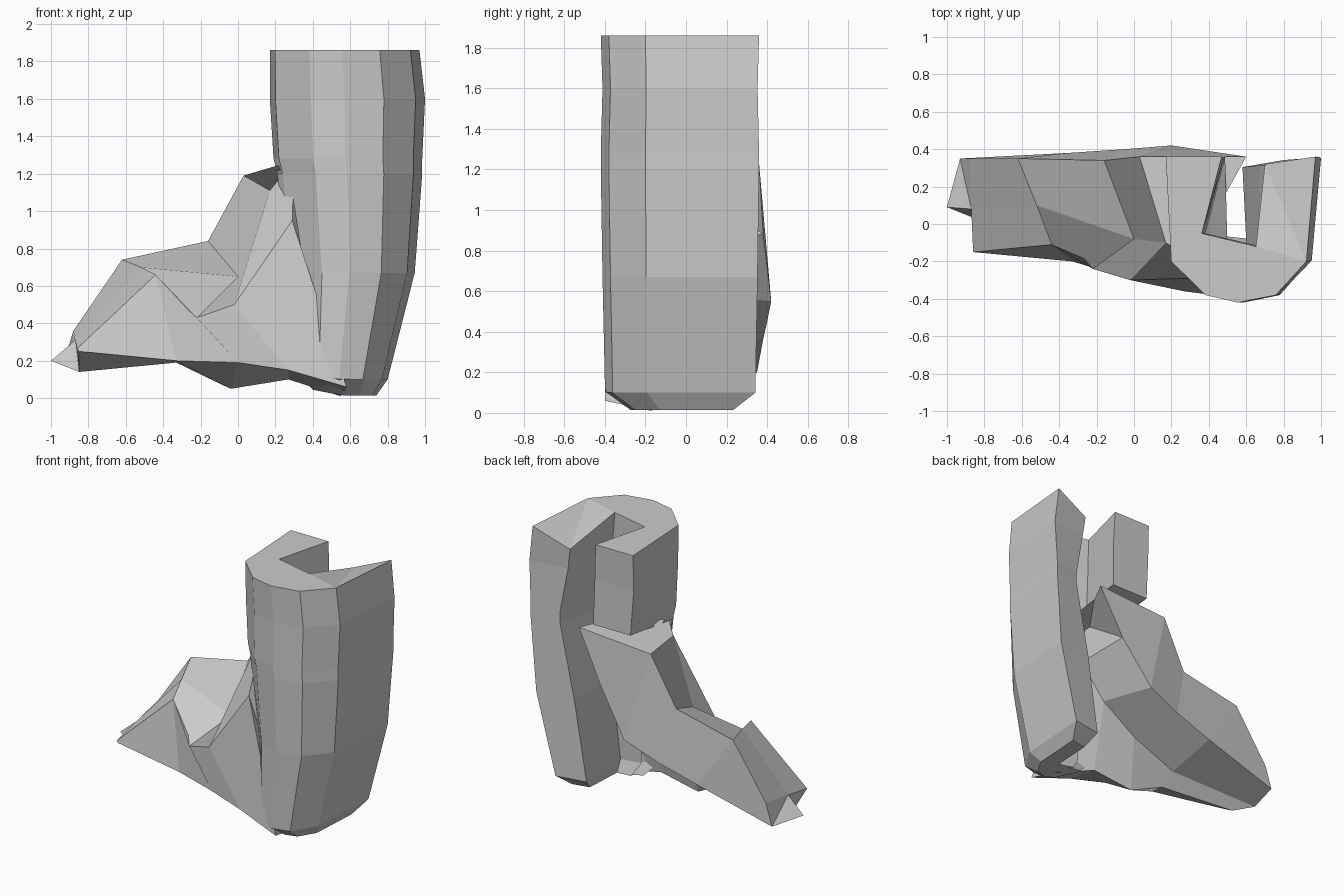
import bpy, bmesh


def loft(name, rings):
    """Skin a list of equal-length closed rings and cap both ends."""
    bm = bmesh.new()
    vs = [[bm.verts.new(p) for p in r] for r in rings]
    n = len(rings[0])
    for a, b in zip(vs, vs[1:]):
        for i in range(n):
            j = (i + 1) % n
            bm.faces.new((a[i], a[j], b[j], b[i]))
    caps = [bm.faces.new(vs[0]), bm.faces.new(vs[-1])]
    bmesh.ops.triangulate(bm, faces=caps)
    bmesh.ops.recalc_face_normals(bm, faces=bm.faces)
    me = bpy.data.meshes.new(name)
    bm.to_mesh(me)
    bm.free()
    ob = bpy.data.objects.new(name, me)
    bpy.context.collection.objects.link(ob)
    return ob


# boot shaft: U-shaped plan with a slot open to the back, lofted upward;
# below the ankle the left arm stops, leaving only the front wall
plan = [(1, .36), (.95, -.2), (.78, -.38), (.57, -.42), (.39, -.38), (.2, -.2),
        (.17, .36), (.48, .36), (.37, -.05), (.67, -.12)]
levels = [  # z, left x, right x, depth scale, slot edge x
    (.015, .4, .74, .65, .62), (.1, .3, .8, .95, .58), (.67, .27, .945, .98, .67),
    (1.2, .21, .985, 1, .78), (1.28, .19, .985, 1, .78), (1.6, .17, 1, .98, .72),
    (1.86, .17, .97, 1, .7)]
rings = []
for z, l, r, d, slot in levels:
    ring = []
    for i, (x, y) in enumerate(plan):
        px = l + (x - .17) / .83 * (r - l)
        if z < 1.25 and i in (6, 7, 8):
            y = -.14 + .02 * (i - 6)
        lift = .2 * max(0, .55 - px) if z < .2 else 0
        ring.append((px, y * d, z + lift))
    ring.append((slot, .32 * d, 1.75 if z > 1.8 else z))
    rings.append(ring)
loft("boot_shaft", rings)

# foot: cross-sections from toe to ankle with a hollow underside, each listed as
# front low, sole, hollow, back low, back top, top middle, front top
foot = [
    [(-.85, -.15, .25), (-.85, .03, .14), (-1, .09, .2), (-.93, .35, .2),
     (-.88, .35, .36), (-.87, .08, .31), (-.86, -.15, .265)],
    [(-.33, -.2, .2), (-.33, -.1, .19), (-.33, .02, .26), (-.35, .38, .36),
     (-.62, .35, .74), (-.52, .1, .7), (-.44, -.11, .66)],
    [(0, -.3, .19), (-.04, -.08, .05), (0, 0, .42), (-.05, .4, .45),
     (-.16, .34, .84), (0, -.08, .65), (-.22, -.24, .43)],
    [(.27, -.36, .15), (.27, -.1, .1), (.27, 0, .6), (.2, .42, .55),
     (.03, .36, 1.19), (.17, -.1, 1.11), (-.02, -.3, .5)],
    [(.58, -.4, .06), (.55, -.17, .01), (.45, -.02, .85), (.42, .38, .88),
     (.6, .36, 1.23), (.3, -.18, 1.27), (.29, -.29, .95)],
]
loft("boot_foot", foot)
